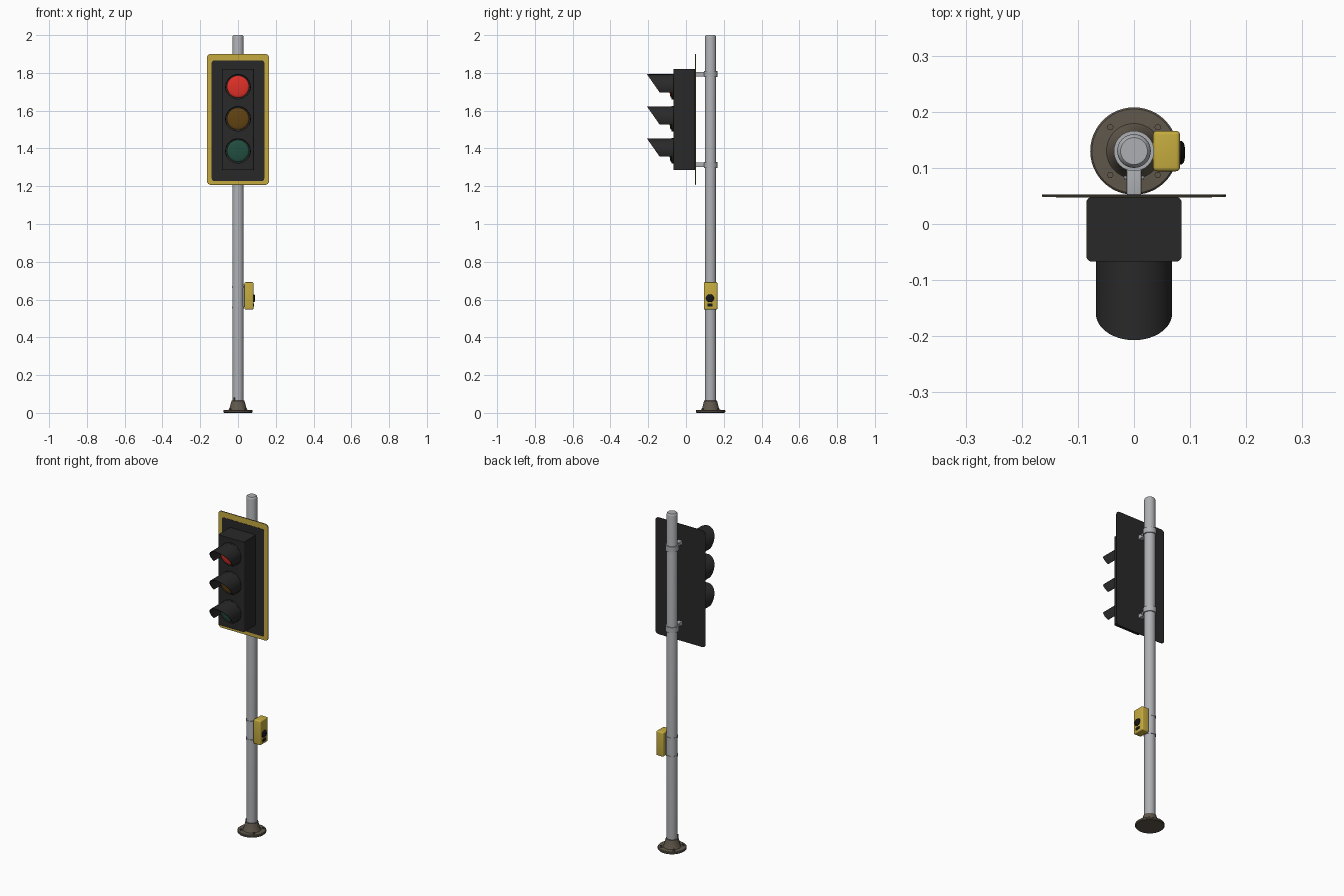
import bpy, bmesh, math
from mathutils import Matrix, Vector

cube = bpy.data.objects.get("Cube")
if cube:
    bpy.data.objects.remove(cube, do_unlink=True)


def material(name, r, g, b):
    m = bpy.data.materials.new(name)
    m.use_nodes = True
    m.diffuse_color = (r, g, b, 1)
    m.node_tree.nodes["Principled BSDF"].inputs["Base Color"].default_value = (r, g, b, 1)
    return m


STEEL = material("galvanised steel", .42, .43, .45)
BLACK = material("housing black", .022, .022, .023)
YELLOW = material("safety yellow", .56, .41, .05)
RED = material("lit red", .75, .03, .02)
AMBER = material("unlit amber", .12, .055, .006)
GREEN = material("unlit green", .015, .075, .05)
BRONZE = material("base bronze", .115, .095, .07)
DARK = material("button black", .008, .008, .009)

POLE_Y = 0.13
FORWARD = Matrix.Rotation(math.pi / 2, 4, 'X')    # local z points to -y
SIDEWAYS = Matrix.Rotation(math.pi / 2, 4, 'Y')   # local z points to +x


def finish(name, bm, mat, place=Matrix(), angle=35):
    bmesh.ops.recalc_face_normals(bm, faces=bm.faces)
    bm.transform(place)
    me = bpy.data.meshes.new(name)
    bm.to_mesh(me)
    bm.free()
    me.materials.append(mat)
    ob = bpy.data.objects.new(name, me)
    bpy.context.collection.objects.link(ob)
    bpy.ops.object.select_all(action='DESELECT')
    ob.select_set(True)
    bpy.context.view_layer.objects.active = ob
    bpy.ops.object.shade_smooth_by_angle(angle=math.radians(angle))
    return ob


def lathe(name, profile, mat, at, turn=Matrix(), sides=32):
    """Closed solid turned from (radius, height) pairs."""
    bm = bmesh.new()
    rings = [[bm.verts.new((r * math.cos(math.tau * i / sides),
                            r * math.sin(math.tau * i / sides), h))
              for i in range(sides)] for r, h in profile]
    for a, b in zip(rings, rings[1:]):
        for i in range(sides):
            j = (i + 1) % sides
            bm.faces.new((a[i], a[j], b[j], b[i]))
    bm.faces.new(rings[0])
    bm.faces.new(rings[-1])
    return finish(name, bm, mat, Matrix.Translation(at) @ turn)


def box(name, low, high, mat, bevel=0, axis=None):
    """Box between two corners; rounds all edges, or only those along one axis."""
    low, high = Vector(low), Vector(high)
    bm = bmesh.new()
    bmesh.ops.create_cube(bm, size=1)
    bm.transform(Matrix.Translation((low + high) / 2) @ Matrix.Diagonal((*(high - low), 1)))
    if bevel:
        edges = [e for e in bm.edges if axis is None or
                 abs((e.verts[0].co - e.verts[1].co).normalized()[axis]) > .9]
        bmesh.ops.bevel(bm, geom=edges, offset=bevel, segments=4,
                        profile=.5, affect='EDGES')
    return finish(name, bm, mat)


def visor(name, z):
    """Curved hood, open below, with a slanted front edge."""
    radius, wall, back, steps = .068, .004, -.066, 28
    start, end = math.radians(-24), math.radians(204)
    bm = bmesh.new()
    rows = []
    for i in range(steps + 1):
        t = start + (end - start) * i / steps
        row = []
        for r in (radius, radius - wall):
            x, h = r * math.cos(t), r * math.sin(t)
            front = -.207 + (radius - h) * .7
            row += [bm.verts.new((x, back, z + h)), bm.verts.new((x, front, z + h))]
        rows.append([row[0], row[1], row[3], row[2]])
    for a, b in zip(rows, rows[1:]):
        for k in range(4):
            n = (k + 1) % 4
            bm.faces.new((a[k], a[n], b[n], b[k]))
    bm.faces.new(rows[0])
    bm.faces.new(rows[-1])
    finish(name, bm, BLACK)


# Pole and cast base
lathe("pole", [(.03, .01), (.03, 1.988), (.028, 1.996), (.024, 2)], STEEL, (0, POLE_Y, 0))
lathe("base", [(.074, 0), (.078, .004), (.078, .012), (.075, .015), (.049, .016),
               (.045, .022), (.036, .058), (.034, .064), (.03, .066)],
      BRONZE, (0, POLE_Y, 0), sides=48)
for i in range(4):
    a = math.pi / 4 + i * math.pi / 2
    spot = (.06 * math.cos(a), POLE_Y + .06 * math.sin(a), .014)
    lathe("base_washer", [(.009, 0), (.009, .003)], BRONZE, spot, sides=20)
    lathe("base_bolt", [(.006, 0), (.006, .009)], BRONZE, spot, sides=6)
lathe("base_set_screw", [(.005, 0), (.005, .018)], BRONZE, (-.02, POLE_Y - .022, .064), sides=8)

# Signal clamps with arms to the backplate
for z in (1.793, 1.313):
    lathe("clamp_collar", [(.03, -.016), (.036, -.016), (.036, .016), (.03, .016)],
          STEEL, (0, POLE_Y, z))
    box("clamp_arm", (-.013, .052, z - .012), (.013, .105, z + .012), STEEL, .002)
    for side in (-1, 1):
        lathe("clamp_bolt", [(.004, -.004), (.004, .004)], STEEL,
              (side * .014, .082, z), SIDEWAYS, 6)

# Backplate with yellow border
box("backplate", (-.164, .049, 1.207), (.164, .053, 1.9), BLACK, .02, 1)
box("backplate_border", (-.163, .048, 1.208), (.163, .0495, 1.899), YELLOW, .019, 1)
box("backplate_panel", (-.139, .047, 1.228), (.139, .0485, 1.866), BLACK, .012, 1)

# Signal housing
box("housing", (-.085, -.067, 1.285), (.085, .048, 1.82), BLACK, .01, 2)

# Lights and hoods
for name, z, mat in (("red", 1.727, RED), ("amber", 1.557, AMBER), ("green", 1.387, GREEN)):
    lathe(name + "_rim", [(.067, 0), (.067, .012)], BLACK, (0, -.065, z), FORWARD, 48)
    dome = [(.058 * math.cos(t), .002 + .009 * math.sin(t))
            for t in (math.radians(d) for d in range(0, 90, 15))]
    lathe(name + "_lens", [(.058, 0)] + dome + [(.004, .011)], mat, (0, -.077, z), FORWARD, 48)
    visor(name + "_visor", z - .002)

# Push-button box strapped to the pole
box("button_box", (.034, POLE_Y - .036, .547), (.082, POLE_Y + .036, .692), YELLOW, .007)
box("button_bracket", (.02, POLE_Y - .015, .56), (.036, POLE_Y + .015, .68), STEEL)
lathe("button", [(.021, -.004), (.021, .004), (.017, .008), (.008, .01)], DARK,
      (.081, POLE_Y - .003, .607), SIDEWAYS)
box("button_slot", (.08, POLE_Y - .017, .562), (.084, POLE_Y + .011, .578), DARK)
for z in (.667, .557):
    lathe("strap", [(.03, -.005), (.0325, -.005), (.0325, .005), (.03, .005)],
          STEEL, (0, POLE_Y, z))
